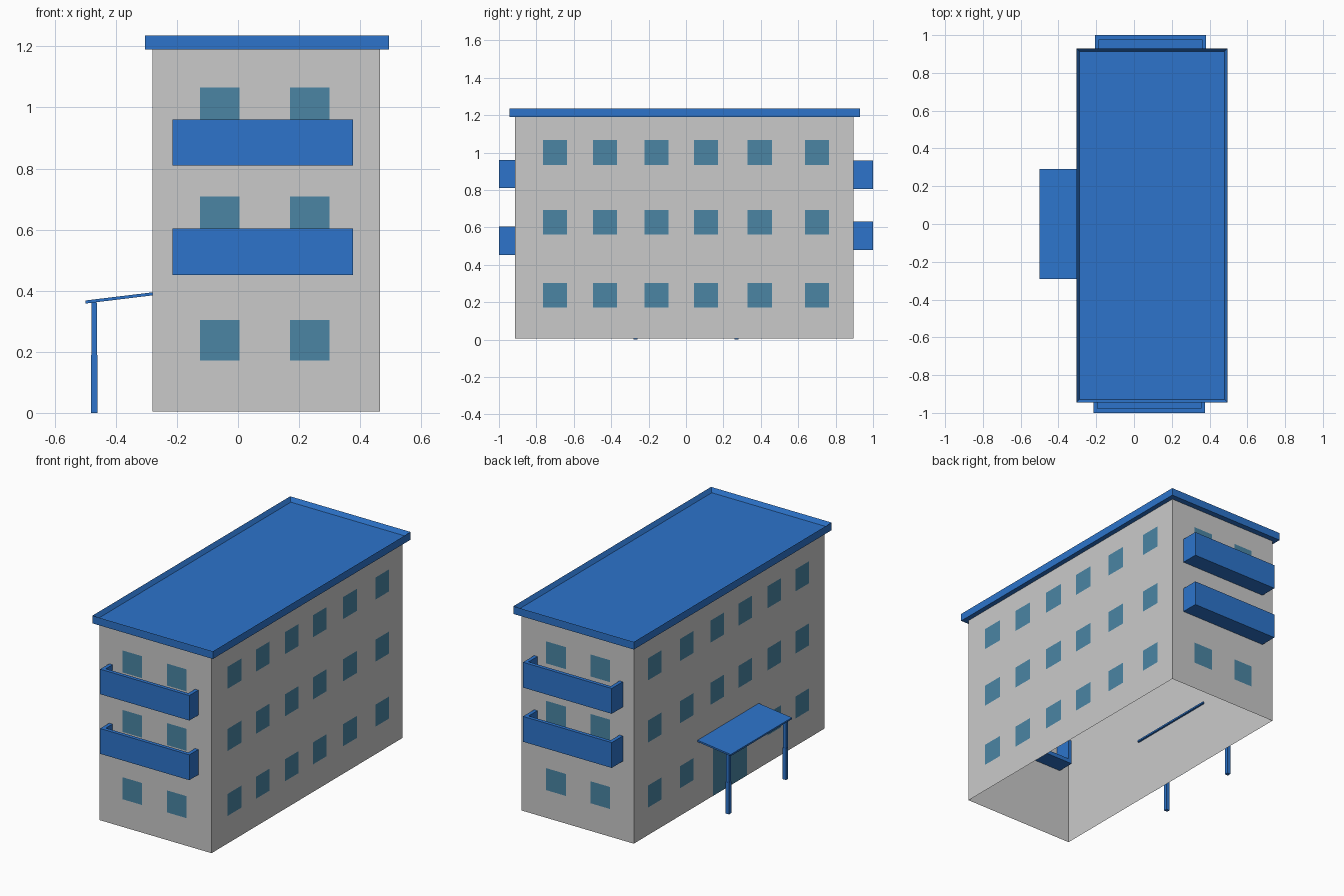
import bpy, bmesh
from mathutils import Vector

if "Cube" in bpy.data.objects:
    bpy.data.objects.remove(bpy.data.objects["Cube"])


def material(name, rgb):
    m = bpy.data.materials.new(name)
    m.diffuse_color = (*rgb, 1)
    m.use_nodes = True
    m.node_tree.nodes["Principled BSDF"].inputs["Base Color"].default_value = m.diffuse_color
    return m


WALL = material("grey_wall", (0.59, 0.59, 0.59))
BLUE = material("blue_trim", (0.026, 0.175, 0.60))
GLASS = material("teal_glass", (0.069, 0.235, 0.37))


def finish(name, bm, mat):
    mesh = bpy.data.meshes.new(name)
    bm.to_mesh(mesh)
    bm.free()
    mesh.materials.append(mat)
    ob = bpy.data.objects.new(name, mesh)
    bpy.context.collection.objects.link(ob)
    return ob


def add_prism(bm, base, offset):
    """Extrude a closed outline along an offset vector."""
    f = bm.faces.new([bm.verts.new(p) for p in base])
    r = bmesh.ops.extrude_face_region(bm, geom=[f], use_keep_orig=True)
    verts = [g for g in r["geom"] if isinstance(g, bmesh.types.BMVert)]
    bmesh.ops.translate(bm, verts=verts, vec=offset)
    bmesh.ops.recalc_face_normals(bm, faces=bm.faces[:])


def add_box(bm, x0, x1, y0, y1, z0, z1):
    add_prism(bm, [(x0, y0, z0), (x1, y0, z0), (x1, y1, z0), (x0, y1, z0)],
              (0, 0, z1 - z0))


def faces_facing(bm, direction):
    return [f for f in bm.faces if f.normal.dot(Vector(direction)) > 0.9]


X0, X1, Y0, Y1 = -0.28, 0.465, -0.915, 0.895

# Wall shell, open underneath and closed by the roof slab
bm = bmesh.new()
add_box(bm, X0, X1, Y0, Y1, 0.005, 1.192)
bmesh.ops.delete(bm, geom=faces_facing(bm, (0, 0, 1)) + faces_facing(bm, (0, 0, -1)),
                 context='FACES_ONLY')
finish("walls", bm, WALL)

# Flat roof slab with a raised rim
bm = bmesh.new()
add_box(bm, -0.305, 0.495, -0.945, 0.93, 1.19, 1.236)
top = faces_facing(bm, (0, 0, 1))
bmesh.ops.inset_region(bm, faces=top, thickness=0.022)
bmesh.ops.translate(bm, verts=top[0].verts[:], vec=(0, 0, -0.025))
finish("roof", bm, BLUE)


def pane(bm, axis, side, c0, c1, z0, z1):
    """Thin pane just outside a wall; axis is the wall normal (0 = x, 1 = y)."""
    wall = ((X0, X1), (Y0, Y1))[axis][side > 0] + side * 0.002
    pts = [(c0, z0), (c1, z0), (c1, z1), (c0, z1)]
    pts = [(wall, c, z) if axis == 0 else (c, wall, z) for c, z in pts]
    f = bm.faces.new([bm.verts.new(p) for p in pts])
    f.normal_update()
    if f.normal[axis] * side < 0:
        f.normal_flip()


# Windows on the long sides, with the middle two on the ground left replaced by the door
side_y = (-0.70, -0.433, -0.158, 0.107, 0.395, 0.70)
for name, side in (("left_windows", -1), ("right_windows", 1)):
    bm = bmesh.new()
    for row, z in enumerate((0.172, 0.562, 0.935)):
        for col, y in enumerate(side_y):
            if side < 0 and row == 0 and col in (2, 3):
                continue
            pane(bm, 0, side, y - 0.065, y + 0.065, z, z + 0.132)
    finish(name, bm, GLASS)

# Windows on the short ends
for name, side in (("front_windows", -1), ("back_windows", 1)):
    bm = bmesh.new()
    for z in (0.172, 0.576, 0.933):
        for x in (-0.06, 0.235):
            pane(bm, 1, side, x - 0.065, x + 0.065, z, z + 0.132)
    finish(name, bm, GLASS)

# Entrance door under the canopy
bm = bmesh.new()
pane(bm, 0, -1, -0.175, 0.145, 0.006, 0.33)
finish("entrance_door", bm, GLASS)


# Balconies: U-shaped parapet with a floor, reaching a little through the wall
def balcony(name, x0, x1, side, z0, z1, t=0.022, depth=0.19):
    out, back = side, side * (1 - depth)
    lip = side * (1 - t)
    bm = bmesh.new()
    outline = [(x0, back), (x0, out), (x1, out), (x1, back),
               (x1 - t, back), (x1 - t, lip), (x0 + t, lip), (x0 + t, back)]
    add_prism(bm, [(x, y, z0) for x, y in outline], (0, 0, z1 - z0))
    add_box(bm, x0 + t, x1 - t, min(back, lip), max(back, lip), z0, z0 + 0.025)
    finish(name, bm, BLUE)


balcony("front_lower_balcony", -0.215, 0.377, -1, 0.452, 0.604)
balcony("front_upper_balcony", -0.215, 0.377, -1, 0.810, 0.960)
balcony("back_lower_balcony", -0.207, 0.382, 1, 0.480, 0.632)
balcony("back_upper_balcony", -0.207, 0.382, 1, 0.805, 0.957)

# Sloping entrance canopy
bm = bmesh.new()
add_prism(bm, [(-0.50, -0.29, 0.358), (-0.27, -0.29, 0.386),
               (-0.27, -0.29, 0.396), (-0.50, -0.29, 0.368)], (0, 0.58, 0))
finish("canopy", bm, BLUE)

# Canopy posts, slightly thicker in the lower half
for name, y in (("front_post", -0.27), ("back_post", 0.27)):
    bm = bmesh.new()
    for r, z0, z1 in ((0.011, 0, 0.19), (0.0095, 0.19, 0.362)):
        add_box(bm, -0.471 - r, -0.471 + r, y - r, y + r, z0, z1)
    finish(name, bm, BLUE)
